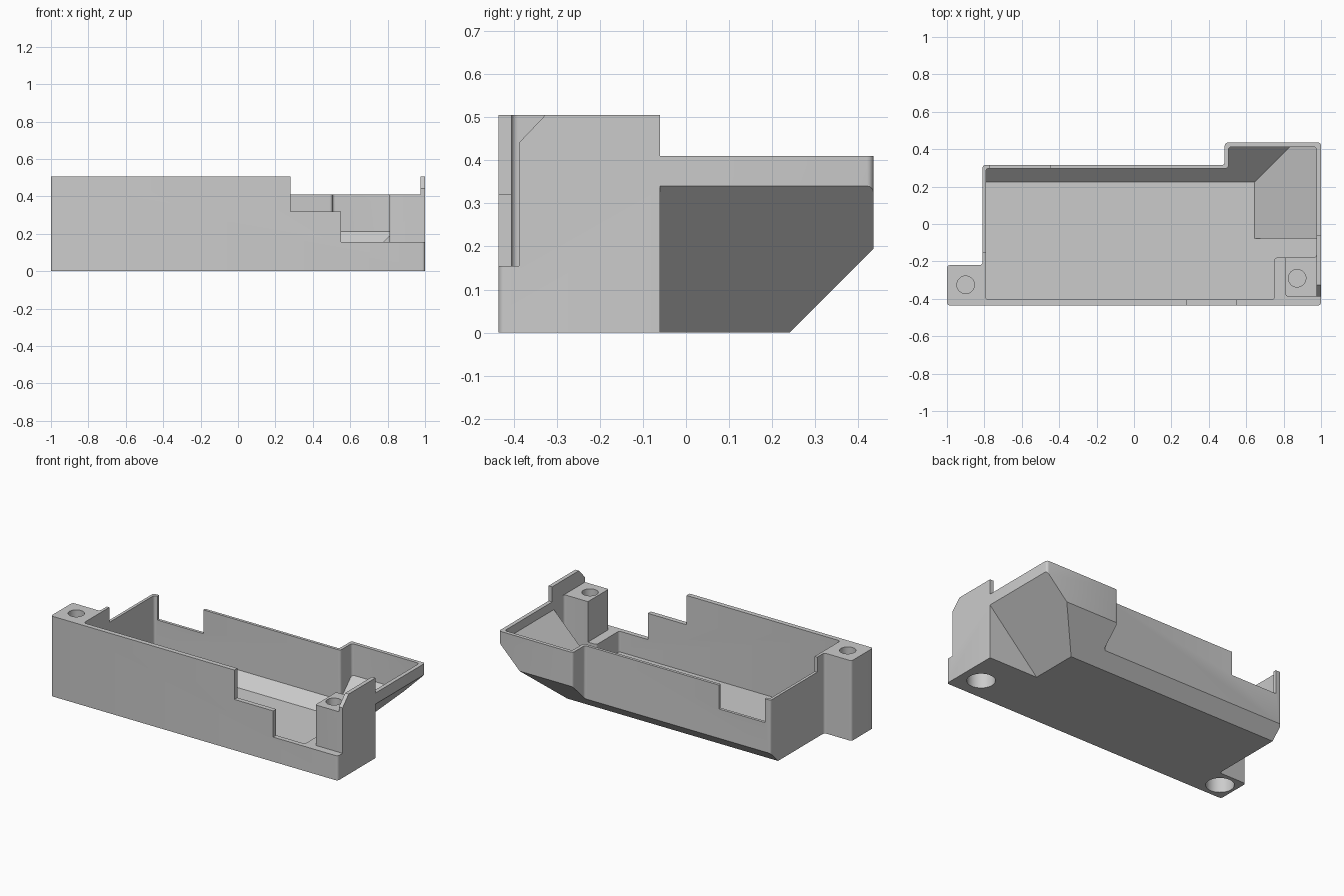
import bpy, bmesh, math
from mathutils import Matrix

old = bpy.data.objects.get("Cube")
if old:
    bpy.data.objects.remove(old, do_unlink=True)

grey = bpy.data.materials.new("plain grey")
grey.use_nodes = True
GREY = (0.6, 0.6, 0.6, 1)
grey.diffuse_color = GREY
grey.node_tree.nodes["Principled BSDF"].inputs["Base Color"].default_value = GREY


def finish(bm, name):
    bmesh.ops.recalc_face_normals(bm, faces=bm.faces)
    mesh = bpy.data.meshes.new(name)
    bm.to_mesh(mesh)
    bm.free()
    obj = bpy.data.objects.new(name, mesh)
    bpy.context.collection.objects.link(obj)
    mesh.materials.append(grey)
    return obj


def prism(name, outline, axis, lo, hi, radius=0):
    """Extrude a 2D outline along an axis, optionally rounding its corners."""
    place = {"x": lambda a, b, t: (t, a, b),
             "y": lambda a, b, t: (a, t, b),
             "z": lambda a, b, t: (a, b, t)}[axis]
    bm = bmesh.new()
    low = [bm.verts.new(place(a, b, lo)) for a, b in outline]
    high = [bm.verts.new(place(a, b, hi)) for a, b in outline]
    bm.faces.new(low)
    bm.faces.new(high)
    sides = []
    for i in range(len(low)):
        j = (i + 1) % len(low)
        bm.faces.new((low[i], low[j], high[j], high[i]))
        sides.append(bm.edges.get((low[i], high[i])))
    if radius:
        bmesh.ops.recalc_face_normals(bm, faces=bm.faces)
        bmesh.ops.bevel(bm, geom=sides, offset=radius, segments=4,
                        profile=0.5, affect="EDGES")
    return finish(bm, name)


def box(name, x0, x1, y0, y1, z0, z1):
    return prism(name, [(x0, y0), (x1, y0), (x1, y1), (x0, y1)], "z", z0, z1)


def drill(name, x, y, z0, z1, radius):
    bm = bmesh.new()
    bmesh.ops.create_cone(bm, cap_ends=True, segments=40, radius1=radius,
                          radius2=radius, depth=z1 - z0,
                          matrix=Matrix.Translation((x, y, (z0 + z1) / 2)))
    return finish(bm, name)


def cut(target, *cutters):
    """Subtract each cutter from the target and discard it."""
    for cutter in cutters:
        mod = target.modifiers.new("cut", "BOOLEAN")
        mod.operation = "DIFFERENCE"
        mod.solver = "EXACT"
        mod.object = cutter
        bpy.context.view_layer.objects.active = target
        bpy.ops.object.modifier_apply(modifier=mod.name)
        bpy.data.objects.remove(cutter, do_unlink=True)


def slopes(back, right, right_start):
    """Waste under the 45 degree back and right undersides."""
    def tri(s):
        return [(s - 0.2, -0.2), (s + 0.6, 0.6), (s + 0.6, -0.2)]
    return (prism("back_slope", tri(back), "x", -1.5, 1.5),
            prism("right_slope", tri(right), "y", right_start, 0.8))


TOP = 0.505
RIM = 0.41

# Outer hull with mounting ear and rear flare
tray = prism("tray_body", [(-1, -0.435), (1, -0.435), (1, 0.435), (0.485, 0.435),
                           (0.485, 0.315), (-0.81, 0.315), (-0.81, -0.22), (-1, -0.22)],
             "z", 0, TOP, 0.015)
cut(tray, *slopes(0.24, 0.66, -0.06))

# Hollow interior following the same slopes
cavity = prism("cavity", [(-0.792, -0.405), (0.75, -0.405), (0.75, -0.18), (0.975, -0.18),
                          (0.975, 0.412), (0.505, 0.412), (0.505, 0.297), (-0.792, 0.297)],
               "z", 0.025, 0.8, 0.015)
cut(cavity, *slopes(0.2, 0.62, -0.077))
cut(tray, cavity)

# Open corner around the screw post
cut(tray, prism("corner_opening", [(0.55, -0.6), (1.2, -0.6), (1.2, -0.387), (0.81, -0.387),
                                   (0.81, -0.1), (0.55, -0.1)], "z", 0.155, 0.8, 0.012))

# Lowered rims, wall notches and the post top
cut(tray,
    box("rear_rim", -1.2, 1.2, -0.06, 0.6, RIM, 0.8),
    box("left_rim", -0.9, -0.6, -0.15, 0.1, RIM, 0.8),
    box("post_top", 0.7, 0.975, -0.6, -0.15, RIM, 0.8),
    box("front_notch", 0.28, 0.6, -0.6, -0.39, 0.32, 0.8),
    box("back_notch", -0.77, -0.45, 0.26, 0.6, 0.26, 0.8),
    prism("wall_chamfer", [(-0.45, 0.375), (-0.25, 0.585), (-0.45, 0.585)], "x", 0.9, 1.1))

# Screw holes above and wide recesses below
for x, y, top in ((-0.9, -0.325, TOP), (0.872, -0.29, RIM)):
    cut(tray, drill("screw_hole", x, y, top - 0.2, top + 0.1, 0.047),
        drill("foot_recess", x, y, -0.1, 0.1, 0.08))

bpy.ops.object.select_all(action="DESELECT")
tray.select_set(True)
bpy.context.view_layer.objects.active = tray
bpy.ops.object.shade_smooth_by_angle(angle=math.radians(30))
